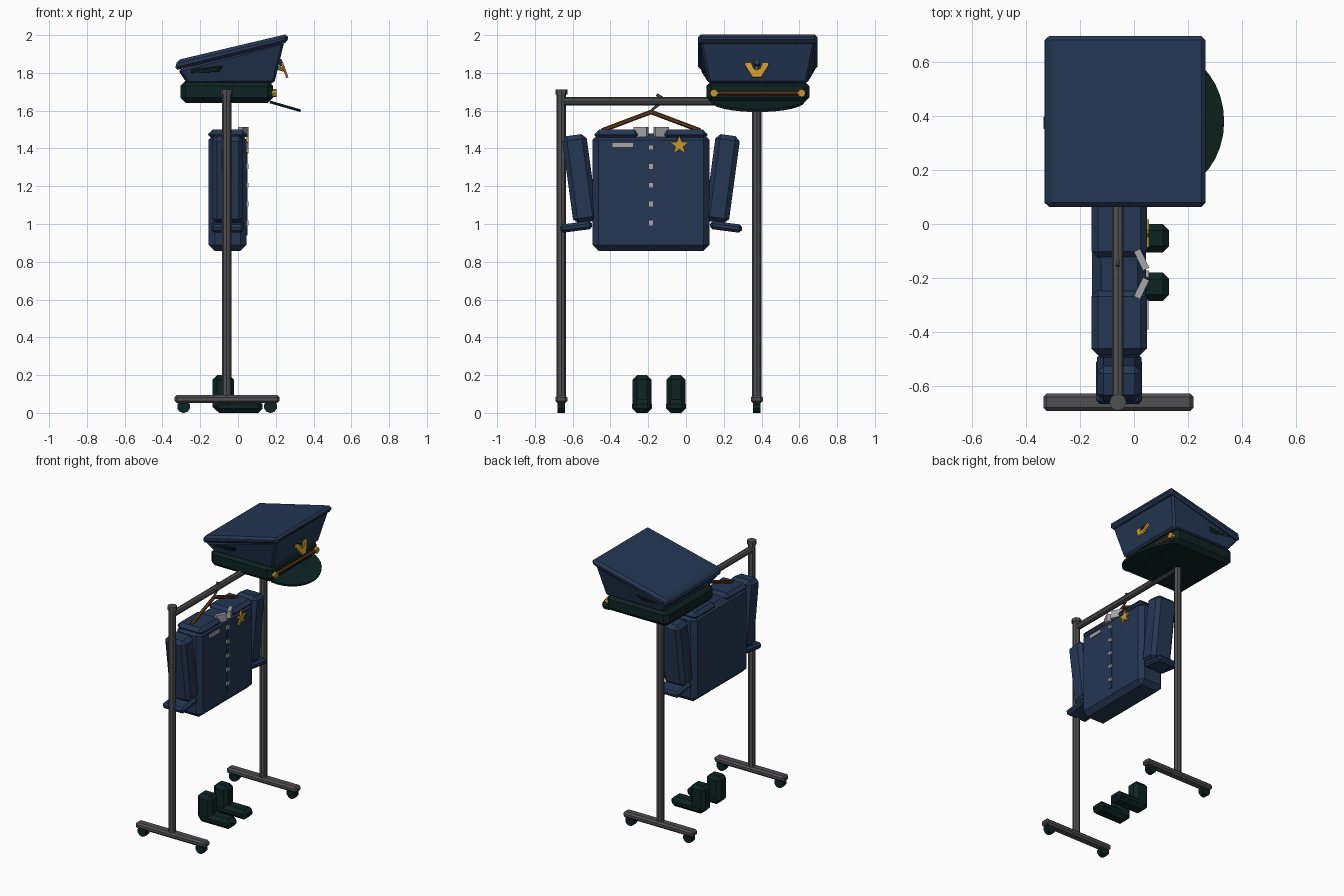
import bpy, bmesh, math
from mathutils import Vector, Matrix

if "Cube" in bpy.data.objects:
    bpy.data.objects.remove(bpy.data.objects["Cube"])


def colour(name, rgb):
    m = bpy.data.materials.new(name)
    m.diffuse_color = (*rgb, 1)
    m.use_nodes = True
    m.node_tree.nodes["Principled BSDF"].inputs["Base Color"].default_value = m.diffuse_color
    return m


NAVY = colour("navy cloth", (0.018, 0.038, 0.088))
DARK = colour("dark leather", (0.004, 0.017, 0.016))
STEEL = colour("grey metal", (0.08, 0.08, 0.085))
SILVER = colour("silver", (0.38, 0.38, 0.40))
GOLD = colour("gold", (0.58, 0.31, 0.03))
BROWN = colour("brown wood", (0.13, 0.045, 0.012))


def finish(bm, name, mat, bevel=0):
    bmesh.ops.recalc_face_normals(bm, faces=bm.faces)
    if bevel:
        bmesh.ops.bevel(bm, geom=bm.edges[:], offset=bevel, segments=1, affect='EDGES')
    me = bpy.data.meshes.new(name)
    bm.to_mesh(me)
    bm.free()
    me.materials.append(mat)
    ob = bpy.data.objects.new(name, me)
    bpy.context.collection.objects.link(ob)
    return ob


def box(name, mat, centre, size, bevel=0, rot=(0, 0, 0)):
    bm = bmesh.new()
    bmesh.ops.create_cube(bm, size=1)
    bmesh.ops.scale(bm, vec=size, verts=bm.verts)
    ob = finish(bm, name, mat, bevel)
    ob.location, ob.rotation_euler = centre, rot
    return ob


def rod(name, mat, a, b, r, sides=8):
    a, b = Vector(a), Vector(b)
    bm = bmesh.new()
    bmesh.ops.create_cone(bm, cap_ends=True, segments=sides, radius1=r, radius2=r,
                          depth=(b - a).length)
    ob = finish(bm, name, mat)
    ob.location = (a + b) / 2
    ob.rotation_euler = (b - a).to_track_quat('Z', 'Y').to_euler()
    return ob


def plate(name, mat, outline, thick, centre, tilt=0):
    """Flat outline in the y-z plane, extruded along x."""
    bm = bmesh.new()
    f = bm.faces.new([bm.verts.new((-thick / 2, y, z)) for y, z in outline])
    r = bmesh.ops.extrude_face_region(bm, geom=[f])
    bmesh.ops.translate(bm, vec=(thick, 0, 0),
                        verts=[v for v in r['geom'] if isinstance(v, bmesh.types.BMVert)])
    ob = finish(bm, name, mat)
    ob.location, ob.rotation_euler = centre, (0, tilt, 0)
    return ob


def loft(name, mat, bottom, top, bevel):
    """Hexahedron between two rectangles: (x0, z at x0, x1, z at x1, y0, y1)."""
    bm = bmesh.new()
    rings = []
    for x0, z0, x1, z1, y0, y1 in (bottom, top):
        rings.append([bm.verts.new(p) for p in
                      ((x0, y0, z0), (x1, y0, z1), (x1, y1, z1), (x0, y1, z0))])
    lo, hi = rings
    bm.faces.new(lo[::-1])
    bm.faces.new(hi)
    for i in range(4):
        j = (i + 1) % 4
        bm.faces.new((lo[i], lo[j], hi[j], hi[i]))
    return finish(bm, name, mat, bevel)


# Clothes rack
RX = -0.06
for y in (-0.66, 0.375):
    rod("rack_post", STEEL, (RX, y, 0.07), (RX, y, 1.70), 0.025)
    rod("post_cap", STEEL, (RX, y, 1.685), (RX, y, 1.712), 0.032)
    box("rack_foot", STEEL, (-0.058, y, 0.073), (0.556, 0.064, 0.042), 0.012)
    for x in (-0.288, 0.172):
        rod("caster", DARK, (x, y - 0.02, 0.034), (x, y + 0.02, 0.034), 0.035, 10)
rod("rack_rail", STEEL, (RX, -0.66, 1.65), (RX, 0.375, 1.65), 0.022)

# Hanger
CY = -0.185
for s in (-1, 1):
    rod("hanger_arm", BROWN, (RX, CY, 1.593), (RX, CY + s * 0.26, 1.495), 0.012, 6)
hook = [(CY, 1.59), (CY + 0.005, 1.605), (CY + 0.045, 1.635), (CY + 0.05, 1.665),
        (CY + 0.03, 1.685), (CY + 0.058, 1.67)]
for (y0, z0), (y1, z1) in zip(hook, hook[1:]):
    rod("hanger_hook", STEEL, (RX, y0, z0), (RX, y1, z1), 0.007, 6)

# Jacket
JX = -0.055
box("jacket_body", NAVY, (JX, CY, 1.168), (0.20, 0.62, 0.62), 0.032)
for s in (-1, 1):
    box("shoulder", NAVY, (JX, CY + s * 0.18, 1.473), (0.206, 0.24, 0.052), 0.024)
    box("sleeve", NAVY, (JX, CY + s * 0.377, 1.24), (0.165, 0.13, 0.465), 0.025,
        (s * -0.135, 0, 0))
    box("cuff", NAVY, (JX, CY + s * 0.397, 0.985), (0.17, 0.17, 0.044), 0.014,
        (s * -0.13, 0, 0))
    box("collar_tab", SILVER, (0.028, CY + s * 0.053, 1.487), (0.026, 0.078, 0.055), 0,
        (0, 0, s * 0.45))
box("placket", NAVY, (0.046, CY, 1.16), (0.008, 0.024, 0.44))
for z in (1.005, 1.105, 1.205, 1.305, 1.405):
    box("button", SILVER, (0.05, CY, z), (0.012, 0.026, 0.026))
box("name_plate", SILVER, (0.049, -0.335, 1.418), (0.009, 0.112, 0.026))
star = []
for i in range(10):
    a = math.pi / 2 + i * math.pi / 5
    r = 0.022 if i % 2 else 0.054
    star.append((r * math.cos(a), r * math.sin(a)))
plate("star_badge", GOLD, star, 0.012, (0.05, -0.035, 1.417))

# Boots
for y in (-0.233, -0.053):
    box("boot_shaft", DARK, (-0.078, y, 0.105), (0.115, 0.10, 0.19), 0.024)
    box("boot_foot", DARK, (0.003, y, 0.035), (0.255, 0.106, 0.07), 0.024)

# Peaked cap
HY = 0.38
box("cap_band", DARK, (-0.06, HY, 1.70), (0.49, 0.545, 0.118), 0.028)
loft("cap_crown", NAVY, (-0.27, 1.745, 0.192, 1.745, 0.12, 0.64),
     (-0.318, 1.815, 0.245, 1.965, 0.075, 0.685), 0.012)
loft("cap_top", NAVY, (-0.335, 1.812, 0.265, 1.962, 0.063, 0.697),
     (-0.322, 1.868, 0.265, 2.007, 0.063, 0.697), 0.016)
for s in (-1, 1):
    loft("crown_patch", DARK,
         (-0.25, 1.80, -0.10, 1.805, HY + s * 0.281 - 0.01, HY + s * 0.281 + 0.01),
         (-0.25, 1.818, -0.08, 1.838, HY + s * 0.291 - 0.01, HY + s * 0.291 + 0.01), 0.002)

# Visor: flattened disc, its rear half hidden in the band
bm = bmesh.new()
bmesh.ops.create_cone(bm, cap_ends=True, segments=32, radius1=1, radius2=1, depth=0.014)
bmesh.ops.scale(bm, vec=(0.205, 0.25, 1), verts=bm.verts)
bmesh.ops.bisect_plane(bm, geom=bm.verts[:] + bm.edges[:] + bm.faces[:],
                       plane_co=(0.035, 0, 0), plane_no=(1, 0, 0), clear_inner=True)
bmesh.ops.holes_fill(bm, edges=[e for e in bm.edges if e.is_boundary])
visor = finish(bm, "cap_visor", DARK)
visor.location, visor.rotation_euler = (0.135, HY, 1.656), (0, 0.28, 0)

# Strap, studs and emblem
rod("cap_strap", BROWN, (0.19, HY - 0.23, 1.693), (0.19, HY + 0.23, 1.693), 0.011, 6)
for s in (-1, 1):
    rod("strap_stud", GOLD, (0.175, HY + s * 0.232, 1.693),
        (0.205, HY + s * 0.232, 1.693), 0.021)
    wing = [(s * y, z) for y, z in
            ((0, -0.05), (0.022, -0.05), (0.062, 0.018), (0.062, 0.034),
             (0.03, 0.034), (0.018, 0.0), (0, -0.012))]
    plate("emblem_wing", GOLD, wing, 0.012, (0.244, HY - 0.005, 1.822), -0.35)
rod("emblem_centre", NAVY, (0.215, HY - 0.005, 1.85), (0.236, HY - 0.005, 1.858), 0.018)
rod("emblem_pin", GOLD, (0.20, HY - 0.005, 1.83), (0.245, HY - 0.005, 1.815), 0.01)
